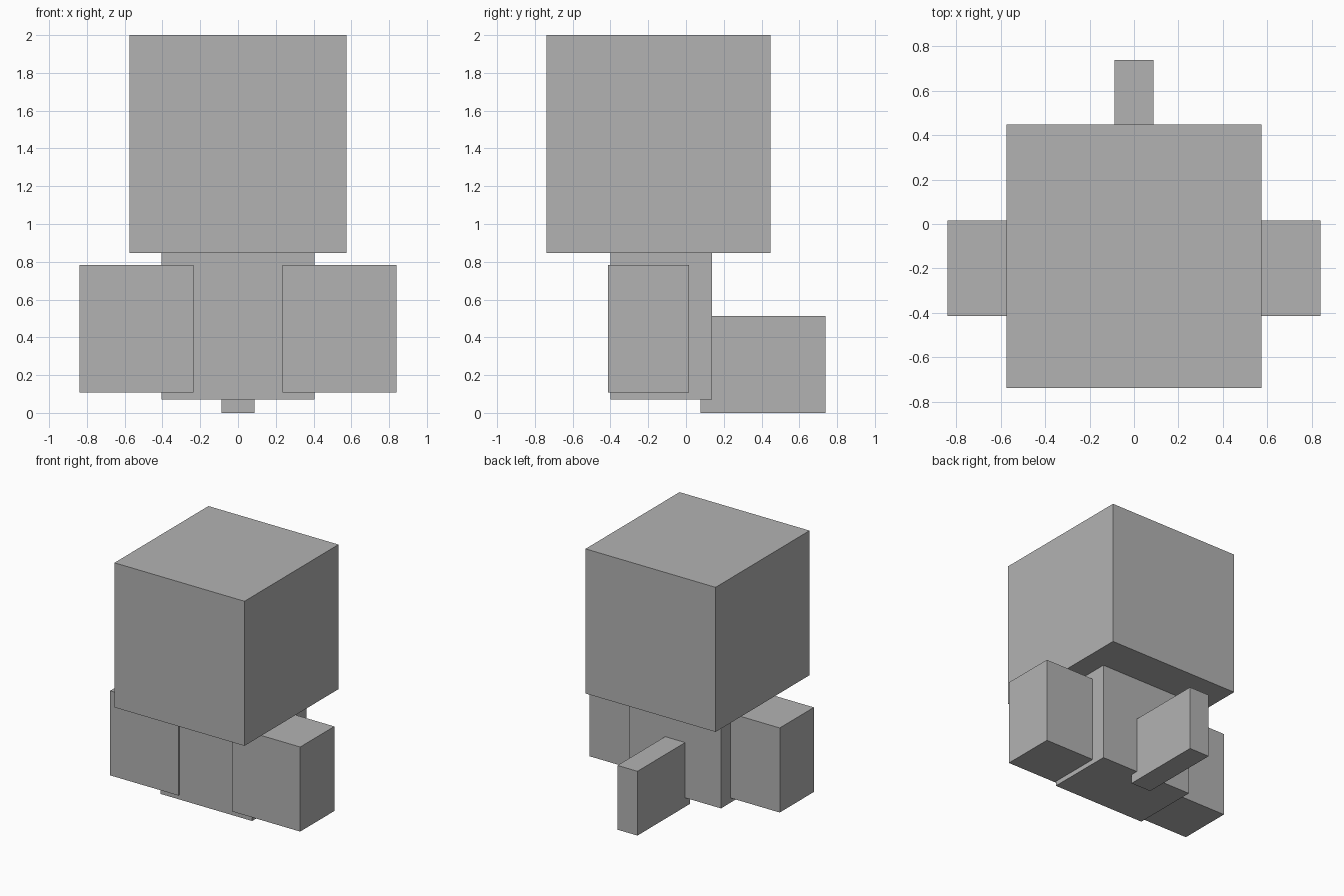
import bpy

if "Cube" in bpy.data.objects:
    bpy.data.objects.remove(bpy.data.objects["Cube"])

grey = bpy.data.materials.new("plain grey")
grey.diffuse_color = (0.45, 0.45, 0.45, 1)
grey.use_nodes = True
grey.node_tree.nodes["Principled BSDF"].inputs["Base Color"].default_value = grey.diffuse_color


def box(name, low, high):
    """Axis-aligned box between two opposite corners."""
    centre = [(a + b) / 2 for a, b in zip(low, high)]
    bpy.ops.mesh.primitive_cube_add(size=1, location=centre)
    obj = bpy.context.object
    obj.name = name
    obj.scale = [b - a for a, b in zip(low, high)]
    bpy.ops.object.transform_apply(location=False, rotation=False, scale=True)
    obj.data.materials.append(grey)
    return obj


# Head and body
box("head", (-0.574, -0.738, 0.846), (0.574, 0.447, 2.0))
box("body", (-0.405, -0.40, 0.072), (0.405, 0.137, 0.846))

# Blocky arms, one on each side
box("left_arm", (-0.839, -0.414, 0.109), (-0.236, 0.016, 0.784))
box("right_arm", (0.236, -0.414, 0.109), (0.839, 0.016, 0.784))

# Tail standing out at the back
box("tail", (-0.088, 0.077, 0.0), (0.088, 0.738, 0.513))
